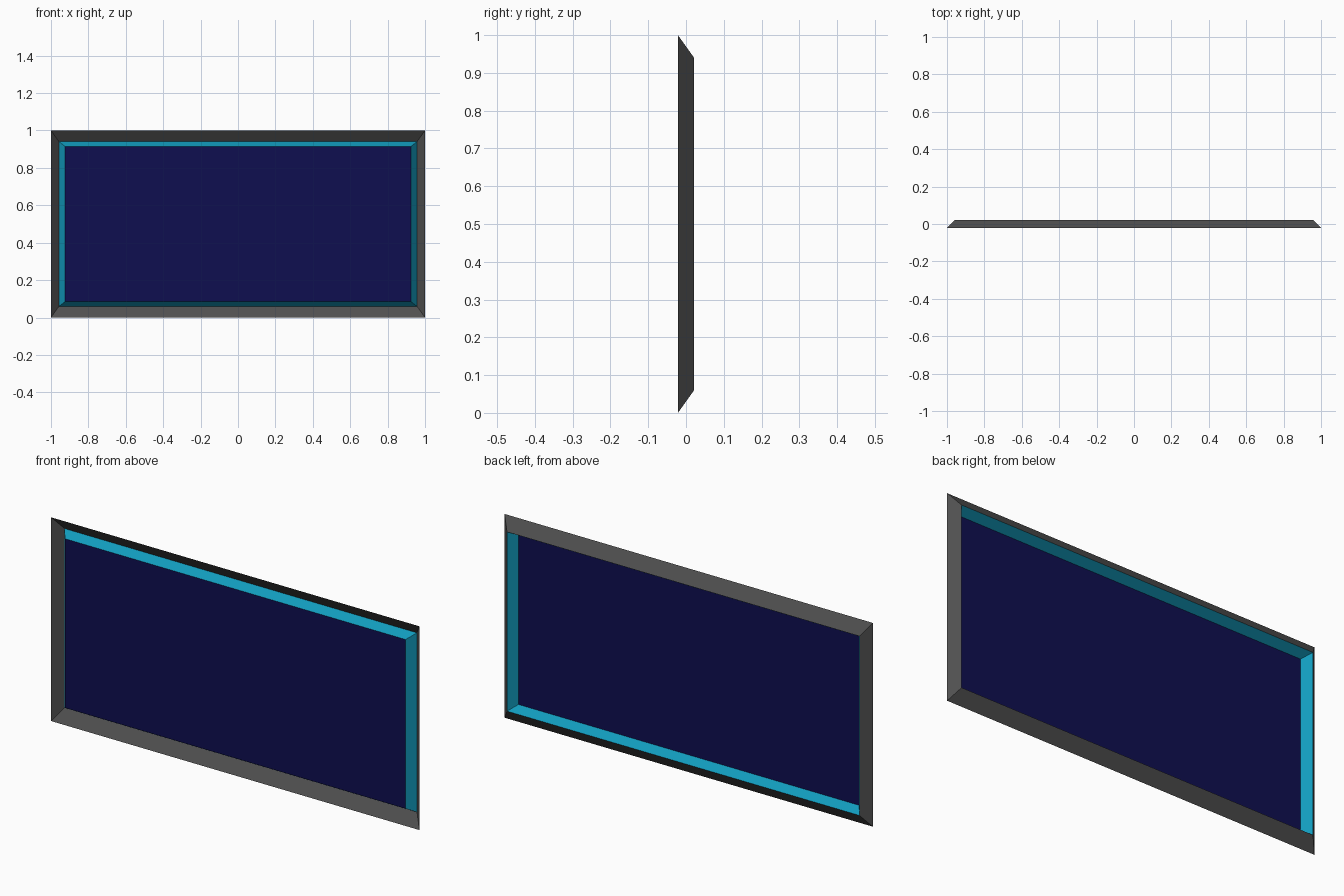
import bpy, bmesh

if "Cube" in bpy.data.objects:
    bpy.data.objects.remove(bpy.data.objects["Cube"])

Y_FRONT, Y_RIDGE = -0.0215, 0.0215


def material(name, rgb):
    m = bpy.data.materials.new(name)
    m.diffuse_color = (*rgb, 1.0)
    m.use_nodes = True
    m.node_tree.nodes["Principled BSDF"].inputs["Base Color"].default_value = m.diffuse_color
    return m


def loop(half_width, inset_z, y):
    """Rectangle corners, counter-clockwise seen from the back."""
    w, lo, hi = half_width, inset_z, 1.0 - inset_z
    return [(w, y, lo), (-w, y, lo), (-w, y, hi), (w, y, hi)]


def build(name, loops, mat):
    """One loop fills a flat panel; two loops bridge a mitred sloping band."""
    bm = bmesh.new()
    rings = [[bm.verts.new(c) for c in l] for l in loops]
    if len(rings) == 1:
        bm.faces.new(rings[0])
    else:
        a, b = rings
        for i in range(4):
            j = (i + 1) % 4
            bm.faces.new((a[i], a[j], b[j], b[i]))
    me = bpy.data.meshes.new(name)
    bm.to_mesh(me)
    bm.free()
    me.materials.append(mat)
    ob = bpy.data.objects.new(name, me)
    bpy.context.collection.objects.link(ob)
    return ob


grey = material("dark grey", (0.08, 0.08, 0.08))
teal = material("teal", (0.006, 0.33, 0.51))
navy = material("navy", (0.0045, 0.0045, 0.08))

outer = loop(1.0, 0.0, Y_FRONT)
ridge = loop(0.957, 0.06, Y_RIDGE)
inner = loop(0.925, 0.085, Y_FRONT)

# Thin folded frame: grey slopes back to the ridge, teal returns to the panel
build("outer_frame", [outer, ridge], grey)
build("inner_trim", [ridge, inner], teal)
build("screen_panel", [inner], navy)
